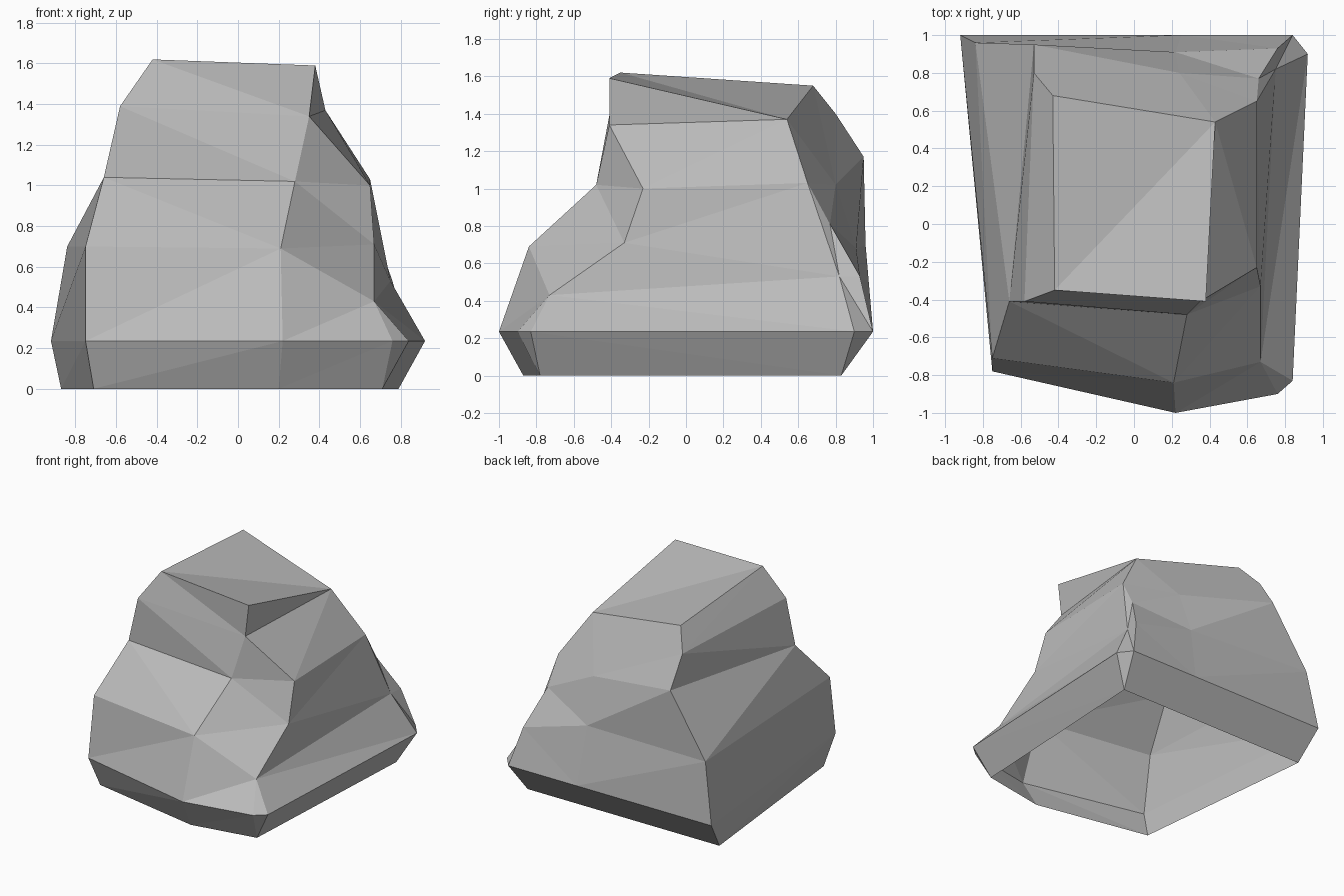
import bpy
import bmesh

default_cube = bpy.data.objects.get("Cube")
if default_cube:
    bpy.data.objects.remove(default_cube, do_unlink=True)

# One plain stone colour
stone = bpy.data.materials.new("stone_grey")
stone.use_nodes = True
STONE_COLOUR = (0.5, 0.5, 0.5, 1.0)
stone.diffuse_color = STONE_COLOUR
stone.node_tree.nodes["Principled BSDF"].inputs["Base Color"].default_value = STONE_COLOUR

mesh = bpy.data.meshes.new("boulder")
bm = bmesh.new()


def profile(*points):
    """Make the vertices of one ridge, listed from the ground upward."""
    return [bm.verts.new(point) for point in points]


def stitch(a, b, steps):
    """Skin two ridges; each letter says which ridge climbs one vertex."""
    i = j = 0
    for step in steps:
        corners = [a[i], b[j]]
        if step == "a":
            i += 1
            corners.append(a[i])
        else:
            j += 1
            corners.append(b[j])
        if len(set(corners)) == len(corners):
            bm.faces.new(corners)


# Ridges around the boulder
left_front = profile((-.71, -.69, 0), (-.75, -.78, .235), (-.75, -.71, .7),
                     (-.66, -.41, 1.04), (-.58, -.41, 1.39), (-.42, -.35, 1.62))
front = profile((.2, -.87, 0), (.22, -1, .235), (.21, -.84, .69),
                (.28, -.48, 1.02), (.35, -.41, 1.34), (.38, -.41, 1.59))
right_front = profile((.71, -.78, 0), (.76, -.9, .235), (.67, -.73, .43),
                      (.67, -.33, .71), (.65, -.23, 1))
right_back = profile((.79, .83, 0), (.92, .9, .235), (.75, .82, .53),
                     (.65, .65, 1.03), (.43, .54, 1.37))
left_back = profile((-.87, .83, 0), (-.92, 1, .235), (-.84, .96, .7),
                    (-.53, .95, 1.17), (-.53, .8, 1.4), (-.43, .68, 1.55))

# Ridges that share their ends with the ones above
front_chip = profile((.84, -.83, .235))
side = right_front[:1] + front_chip + right_front[2:] + front[-2:]
chip_edge = profile((.84, 1, .235), (.76, .93, .53), (.66, .77, .81))
back_corner = right_back[:1] + chip_edge + right_back[-2:]
back_middle = profile((.25, 1, .235), (.22, .91, .68), (.24, .8, 1.02))
back = left_back[:1] + back_middle + left_back[-1:]

# Skin the front, the right side, the back and the left side
stitch(left_front, front, "ba" "ba" "ab" "ab" "ab")
stitch(front, right_front, "ba" "ba" "ba" "ba")
stitch(right_front[:3], side[:3], "ba" "ba")
stitch(side, right_back, "ab" "ab" "ab" "ab" "aa")
stitch(right_back[:4], back_corner[:5], "ab" "ab" "bab")
stitch(back_corner, back, "ab" "ab" "ab" "aab")
stitch(back, left_back, "ba" "ba" "ba" "bba")
stitch(left_back, left_front, "ba" "ba" "ba" "ab" "ba")

# Sloping top; the underside stays open
top_left = [left_front[-1], left_back[-1]]
top_right = [front[-1], right_back[-1]]
stitch(top_left, top_right, "ba")

bmesh.ops.recalc_face_normals(bm, faces=bm.faces[:])
bm.to_mesh(mesh)
bm.free()

mesh.materials.append(stone)
boulder = bpy.data.objects.new("boulder", mesh)
bpy.context.collection.objects.link(boulder)
